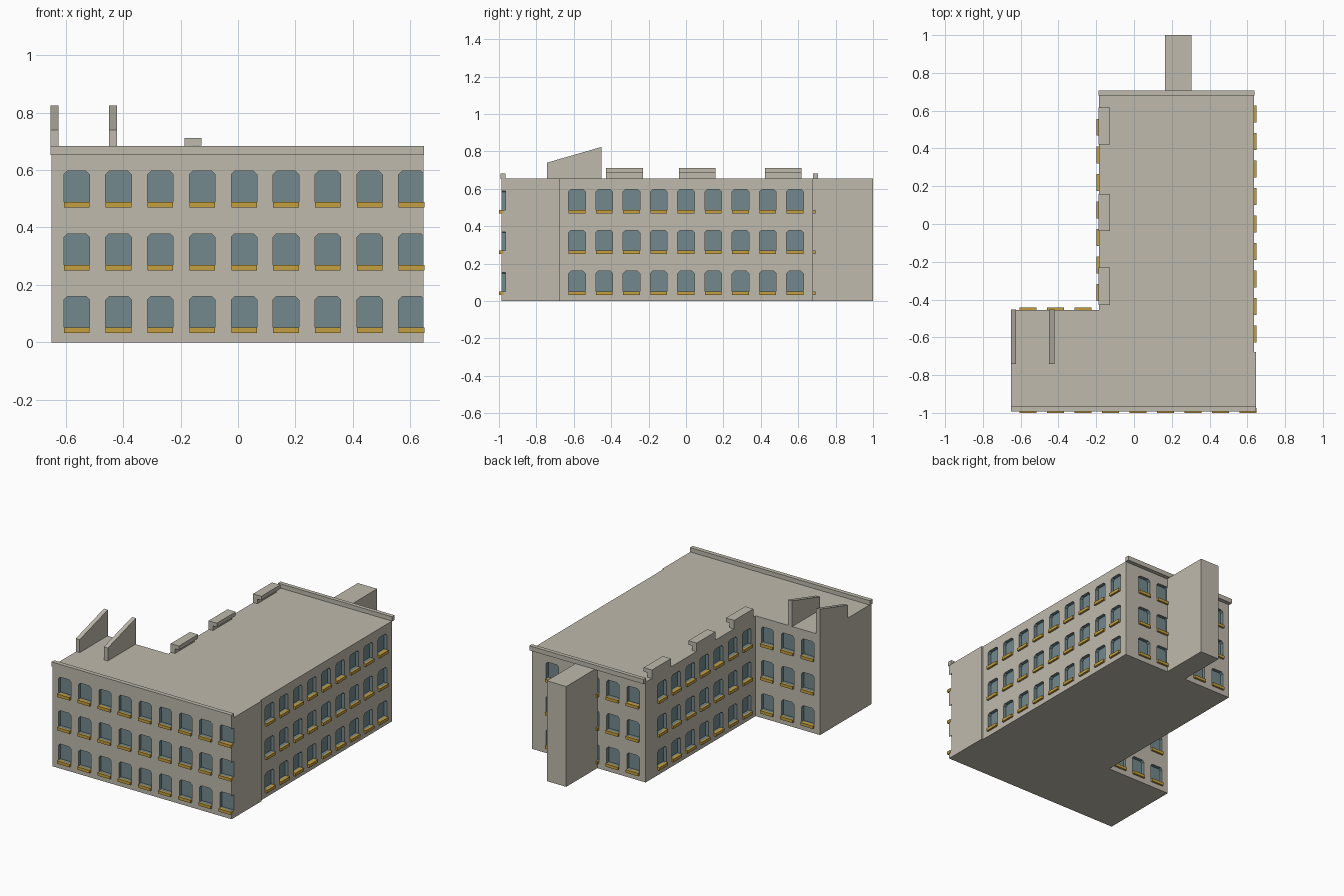
import bpy, bmesh, math
from mathutils import Matrix, Vector

if "Cube" in bpy.data.objects:
    bpy.data.objects.remove(bpy.data.objects["Cube"])


def material(name, rgb):
    m = bpy.data.materials.new(name)
    m.diffuse_color = (*rgb, 1)
    m.use_nodes = True
    m.node_tree.nodes["Principled BSDF"].inputs["Base Color"].default_value = m.diffuse_color
    return m


WALL = material("stone wall", (0.52, 0.49, 0.415))
GLASS = material("window glass", (0.17, 0.25, 0.27))
SILL = material("ochre sill", (0.56, 0.35, 0.05))


def finish(name, bm, mats):
    bmesh.ops.recalc_face_normals(bm, faces=bm.faces)
    mesh = bpy.data.meshes.new(name)
    bm.to_mesh(mesh)
    bm.free()
    for m in mats:
        mesh.materials.append(m)
    ob = bpy.data.objects.new(name, mesh)
    bpy.context.collection.objects.link(ob)
    return ob


def prism(bm, outline, offset, matrix=Matrix(), index=0):
    """Extrude a closed outline by an offset vector."""
    a = [bm.verts.new(matrix @ Vector(p)) for p in outline]
    b = [bm.verts.new(matrix @ (Vector(p) + Vector(offset))) for p in outline]
    faces = [bm.faces.new(a), bm.faces.new(b[::-1])]
    n = len(a)
    for i in range(n):
        faces.append(bm.faces.new((a[i], b[i], b[(i + 1) % n], a[(i + 1) % n])))
    for f in faces:
        f.material_index = index


def add_box(bm, x0, x1, y0, y1, z0, z1, matrix=Matrix()):
    prism(bm, [(x0, y0, z0), (x1, y0, z0), (x1, y1, z0), (x0, y1, z0)],
          (0, 0, z1 - z0), matrix)


def box(name, *dims):
    bm = bmesh.new()
    add_box(bm, *dims)
    return finish(name, bm, [WALL])


ROOF, TOP = 0.655, 0.683
PITCH, HALF = 0.1457, 0.0447

# L-shaped main block
plan = [(-0.65, -0.987), (0.645, -0.987), (0.645, -0.677), (0.636, -0.677),
        (0.636, 0.68), (-0.185, 0.68), (-0.185, -0.455), (-0.65, -0.455)]
bm = bmesh.new()
prism(bm, [(x, y, 0) for x, y in plan], (0, 0, ROOF))
building = finish("main_block", bm, [WALL, GLASS])

# Facades: a point on the wall, the turn of the wall, first centre, count
facades = [
    ((0, -0.987), 0, -0.5615, 9),        # front
    ((0.636, 0), 90, -4 * PITCH, 9),     # right side
    ((-0.185, 0), -90, -0.512, 7),       # courtyard side
    ((0, -0.455), 180, 0.2701, 3),       # back of front wing
    ((0, 0.68), 180, -0.489, 5),         # back end
]
cuts, sills = bmesh.new(), bmesh.new()
for (px, py), turn, first, count in facades:
    mat = Matrix.Translation((px, py, 0)) @ Matrix.Rotation(math.radians(turn), 4, 'Z')
    for i in range(count):
        c = first + i * PITCH
        l, r = c - HALF, c + HALF
        for z in (0.052, 0.270, 0.488):
            t, k = z + 0.108, 0.012
            # window recess with clipped top corners
            outline = [(l, z), (r, z), (r, t - k), (r - k, t), (l + k, t), (l, t - k)]
            prism(cuts, [(u, -0.03, v) for u, v in outline], (0, 0.052, 0), mat, 1)
            add_box(sills, l, r, -0.013, 0.012, z - 0.019, z, mat)
finish("window_sills", sills, [SILL])

# Cut the recesses; their faces take the glass colour
cutter = finish("window_cutter", cuts, [WALL, GLASS])
cutter.hide_render = True
mod = building.modifiers.new("windows", 'BOOLEAN')
mod.operation = 'DIFFERENCE'
mod.solver = 'EXACT'
mod.object = cutter
bpy.context.view_layer.objects.active = building
bpy.ops.object.modifier_apply(modifier=mod.name)
bpy.data.objects.remove(cutter)

# Stair tower and end parapets
box("stair_tower", 0.165, 0.305, 0.67, 1.0, 0, ROOF)
box("front_parapet", -0.652, 0.647, -0.993, -0.965, ROOF - 0.002, TOP)
box("back_parapet", -0.187, 0.638, 0.68, 0.706, ROOF - 0.002, TOP)

# Capped roof vents along the courtyard edge
for n, (y0, y1) in enumerate([(-0.428, -0.23), (-0.037, 0.158), (0.422, 0.618)], 1):
    box(f"vent_base_{n}", -0.187, -0.155, y0, y1, ROOF - 0.002, 0.685)
    box(f"vent_cap_{n}", -0.187, -0.127, y0, y1, 0.685, 0.711)

# Sloping roof fins
for n, x in enumerate((-0.652, -0.449), 1):
    bm = bmesh.new()
    prism(bm, [(x, -0.742, ROOF - 0.002), (x, -0.452, ROOF - 0.002),
               (x, -0.452, 0.824), (x, -0.742, 0.74)], (0.028, 0, 0))
    finish(f"roof_fin_{n}", bm, [WALL])
